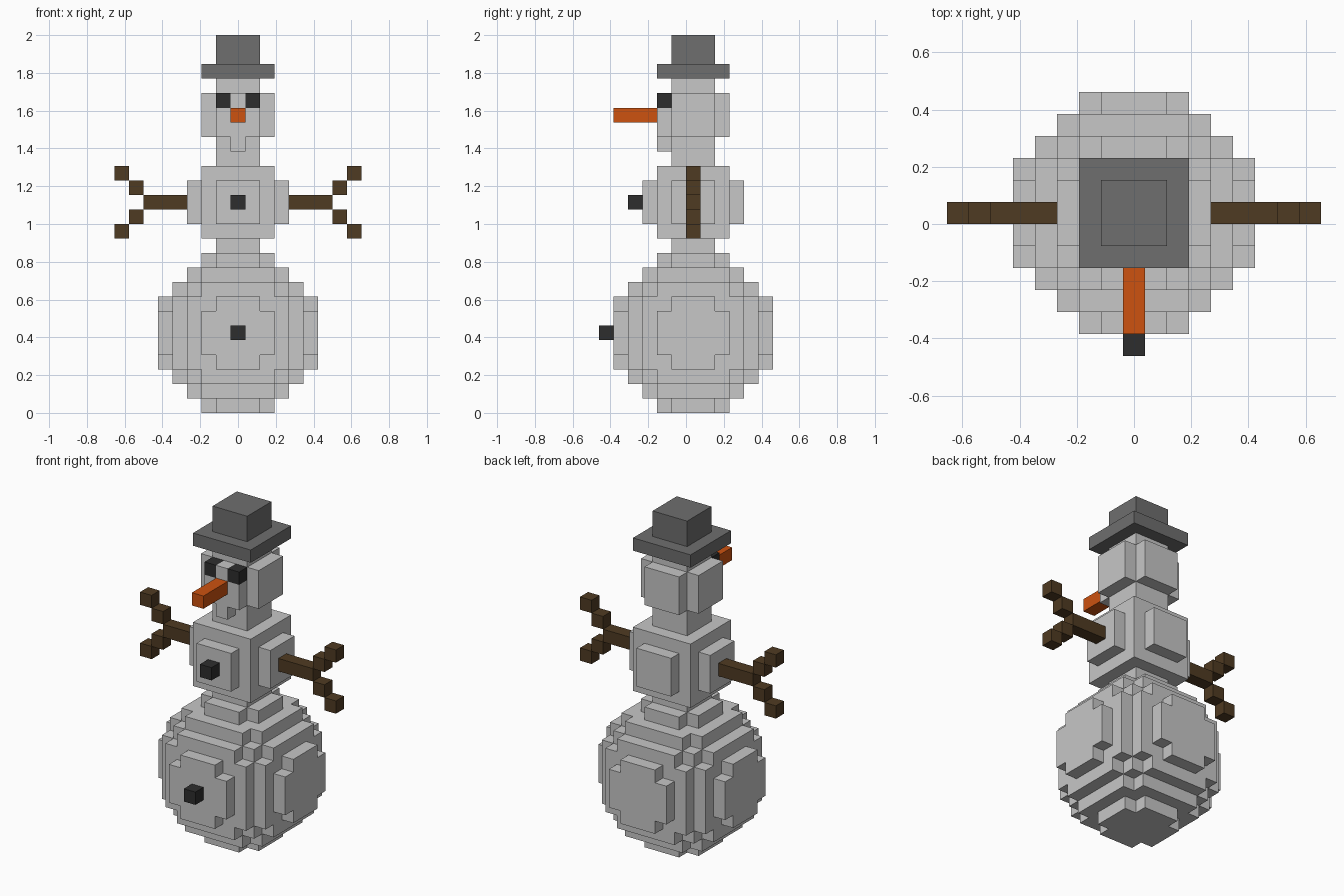
import bpy
import bmesh
from mathutils import Vector

if "Cube" in bpy.data.objects:
    bpy.data.objects.remove(bpy.data.objects["Cube"], do_unlink=True)

U = 2 / 26            # edge of one block
Y_SHIFT = U / 2       # the body axis sits half a block behind centre


def material(name, rgb):
    m = bpy.data.materials.new(name)
    m.use_nodes = True
    m.diffuse_color = (*rgb, 1)
    bsdf = next(n for n in m.node_tree.nodes if n.type == 'BSDF_PRINCIPLED')
    bsdf.inputs["Base Color"].default_value = (*rgb, 1)
    bsdf.inputs["Roughness"].default_value = 0.9
    return m


snow = material("snow grey", (0.57, 0.57, 0.57))
felt = material("hat grey", (0.158, 0.158, 0.158))
coal = material("coal black", (0.027, 0.027, 0.027))
wood = material("stick brown", (0.078, 0.043, 0.016))
carrot = material("carrot orange", (0.61, 0.084, 0.005))


# Block sets: x and y count from the body axis, z counts up from the ground
def ball(radius, layer):
    n = int(radius)
    r = range(-n, n + 1)
    return {(x, y, z + layer) for x in r for y in r for z in r
            if x * x + y * y + z * z <= radius * radius}


def box(x, y, z):
    return {(i, j, k) for i in range(x[0], x[1] + 1)
            for j in range(y[0], y[1] + 1) for k in range(z[0], z[1] + 1)}


def stick_arm(s):
    arm = {(s * x, 0, 14) for x in (4, 5, 6)}
    for v in (-1, 1):                       # forked fingers
        arm |= {(s * 7, 0, 14 + v), (s * 8, 0, 14 + 2 * v)}
    return arm


eyes = {"left_eye": {(1, -2, 21)}, "right_eye": {(-1, -2, 21)}}
head = ball(2.5, 20) | {(0, -2, 18)}        # with a small chin block
for cells in eyes.values():
    head -= cells

parts = {
    "lower_body": (ball(5.5, 5), snow),
    "middle_body": (ball(3.5, 14), snow),
    "head": (head, snow),
    "hat_brim": (box((-2, 2), (-2, 2), (23, 23)), felt),
    "hat_crown": (box((-1, 1), (-1, 1), (24, 25)), felt),
    "nose": (box((0, 0), (-5, -3), (20, 20)), carrot),
    "lower_button": ({(0, -6, 5)}, coal),
    "upper_button": ({(0, -4, 14)}, coal),
    "left_arm": (stick_arm(1), wood),
    "right_arm": (stick_arm(-1), wood),
}
for name, cells in eyes.items():
    parts[name] = (cells, coal)

filled = set().union(*(cells for cells, _ in parts.values()))


# Skin each part with the block faces that are open to the air
def build(name, cells, mat):
    bm = bmesh.new()
    for cell in sorted(cells):
        centre = Vector(cell) + Vector((0, 0, 0.5))
        for axis in range(3):
            for sign in (-1, 1):
                n = Vector((0, 0, 0))
                n[axis] = sign
                if tuple(int(c + d) for c, d in zip(cell, n)) in filled:
                    continue
                a = Vector((0, 0, 0))
                a[(axis + 1) % 3] = 0.5
                b = n.cross(a)
                mid = centre + n / 2
                corners = (mid - a - b, mid + a - b, mid + a + b, mid - a + b)
                bm.faces.new([bm.verts.new(c * U + Vector((0, Y_SHIFT, 0)))
                              for c in corners])
    bmesh.ops.remove_doubles(bm, verts=bm.verts, dist=U * 0.01)
    mesh = bpy.data.meshes.new(name)
    bm.to_mesh(mesh)
    bm.free()
    mesh.materials.append(mat)
    bpy.context.collection.objects.link(bpy.data.objects.new(name, mesh))


for name, (cells, mat) in parts.items():
    build(name, cells, mat)
